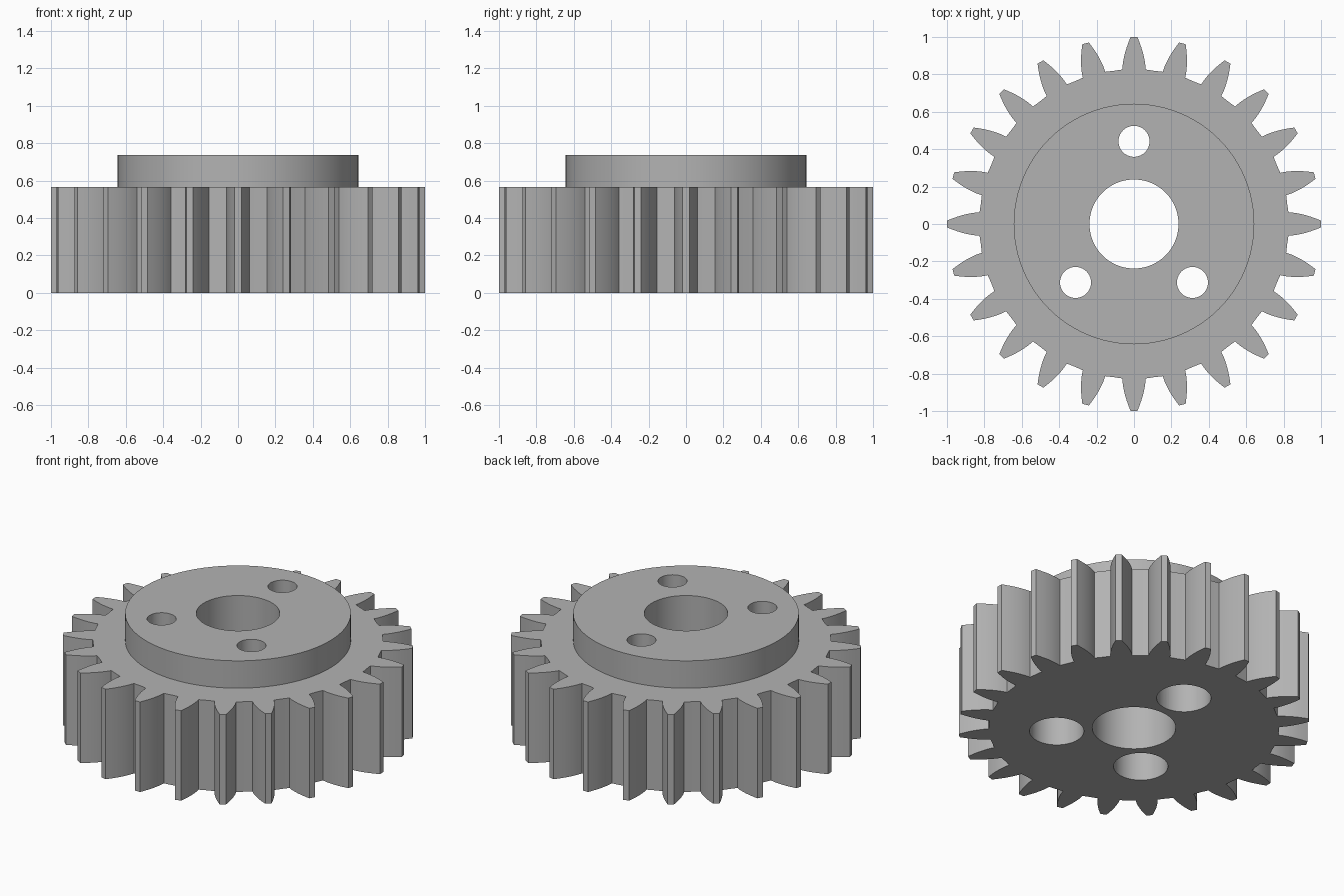
import bpy, bmesh
from math import sin, cos, pi, radians

if "Cube" in bpy.data.objects:
    bpy.data.objects.remove(bpy.data.objects["Cube"])

TEETH = 24
GEAR_TOP, HUB_TOP = 0.566, 0.738
ROOT_R = 0.826

steel = bpy.data.materials.new("grey steel")
steel.diffuse_color = (0.45, 0.45, 0.45, 1)
steel.use_nodes = True
steel.node_tree.nodes["Principled BSDF"].inputs["Base Color"].default_value = steel.diffuse_color


def prism(name, points, z0, z1):
    """Extrude a closed outline from z0 to z1."""
    bm = bmesh.new()
    face = bm.faces.new([bm.verts.new((x, y, z0)) for x, y in points])
    res = bmesh.ops.extrude_face_region(bm, geom=[face])
    verts = [v for v in res["geom"] if isinstance(v, bmesh.types.BMVert)]
    bmesh.ops.translate(bm, verts=verts, vec=(0, 0, z1 - z0))
    bmesh.ops.recalc_face_normals(bm, faces=bm.faces)
    mesh = bpy.data.meshes.new(name)
    bm.to_mesh(mesh)
    bm.free()
    mesh.materials.append(steel)
    obj = bpy.data.objects.new(name, mesh)
    bpy.context.collection.objects.link(obj)
    return obj


def circle(r, n, cx=0, cy=0):
    return [(cx + r * cos(2 * pi * i / n), cy + r * sin(2 * pi * i / n)) for i in range(n)]


def combine(target, other, operation):
    """Apply a boolean and remove the tool object."""
    mod = target.modifiers.new("bool", "BOOLEAN")
    mod.operation, mod.object, mod.solver = operation, other, "EXACT"
    bpy.context.view_layer.objects.active = target
    bpy.ops.object.modifier_apply(modifier=mod.name)
    bpy.data.objects.remove(other)


# Toothed rim: half tooth as (radius along tooth, half width), mirrored and repeated
flank = [(ROOT_R, 0.062), (0.855, 0.060), (0.885, 0.055), (0.915, 0.048),
         (0.945, 0.039), (0.975, 0.028), (1.0, 0.018)]
tooth = [(r, -w) for r, w in flank] + [(r, w) for r, w in reversed(flank)]
outline = []
for i in range(TEETH):
    a = 2 * pi * i / TEETH
    outline += [(r * cos(a) - w * sin(a), r * sin(a) + w * cos(a)) for r, w in tooth]
    mid = a + pi / TEETH
    outline.append((ROOT_R * cos(mid), ROOT_R * sin(mid)))
gear = prism("gear", outline, 0, GEAR_TOP)

# Raised hub
combine(gear, prism("hub", circle(0.643, 96), GEAR_TOP - 0.1, HUB_TOP), "UNION")

# Centre bore
combine(gear, prism("bore", circle(0.238, 64), -0.1, 1), "DIFFERENCE")

# Three screw holes, widened from below
for deg in (90, 225, 315):
    x, y = 0.442 * cos(radians(deg)), 0.442 * sin(radians(deg))
    combine(gear, prism("screw_hole", circle(0.083, 40, x, y), -0.1, 1), "DIFFERENCE")
    combine(gear, prism("screw_recess", circle(0.155, 48, x, y), -0.1, 0.5), "DIFFERENCE")

# Smooth curved walls, sharp rims
bpy.ops.object.select_all(action="DESELECT")
gear.select_set(True)
bpy.context.view_layer.objects.active = gear
bpy.ops.object.shade_smooth_by_angle(angle=radians(20))
